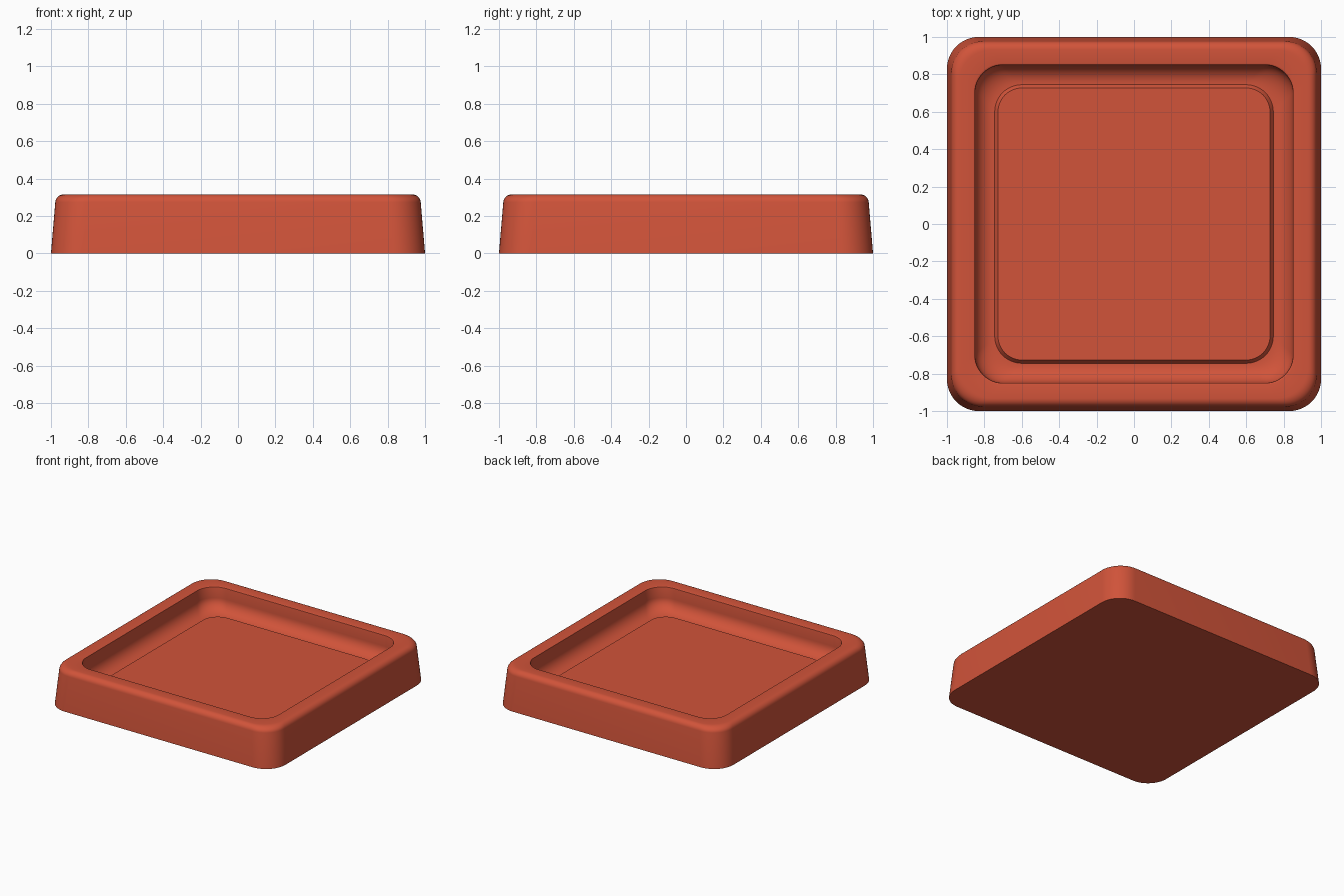
import bpy, bmesh
from math import sin, cos, pi, radians

cube = bpy.data.objects.get("Cube")
if cube:
    bpy.data.objects.remove(cube, do_unlink=True)

red = bpy.data.materials.new("terracotta_red")
red.use_nodes = True
colour = (0.64, 0.088, 0.042, 1)
red.diffuse_color = colour
red.node_tree.nodes["Principled BSDF"].inputs["Base Color"].default_value = colour


def rounded_square(half, radius, z, steps=12):
    """Points around a square with rounded corners."""
    points = []
    for corner in range(4):
        mid = pi / 4 + corner * pi / 2
        cx = (half - radius) * (1 if cos(mid) > 0 else -1)
        cy = (half - radius) * (1 if sin(mid) > 0 else -1)
        for i in range(steps + 1):
            a = corner * pi / 2 + i / steps * pi / 2
            points.append((cx + radius * cos(a), cy + radius * sin(a), z))
    return points


def arc(cx, cz, radius, start, end, steps=8):
    """Points of a fillet in the wall's cross-section."""
    angles = [radians(start + (end - start) * i / steps) for i in range(steps + 1)]
    return [(cx + radius * cos(a), cz + radius * sin(a)) for a in angles]


def loft(name, section, corner_radius):
    """Sweep a (half width, height) section round a rounded square and cap both ends."""
    bm = bmesh.new()
    rings = [[bm.verts.new(p) for p in rounded_square(h, corner_radius(h), z)]
             for h, z in section]
    for low, high in zip(rings, rings[1:]):
        for i in range(len(low)):
            j = (i + 1) % len(low)
            bm.faces.new((low[i], low[j], high[j], high[i]))
    bm.faces.new(rings[0][::-1])
    bm.faces.new(rings[-1])
    mesh = bpy.data.meshes.new(name)
    bm.to_mesh(mesh)
    bm.free()
    mesh.materials.append(red)
    obj = bpy.data.objects.new(name, mesh)
    bpy.context.collection.objects.link(obj)
    bpy.ops.object.select_all(action='DESELECT')
    obj.select_set(True)
    bpy.context.view_layer.objects.active = obj
    bpy.ops.object.shade_smooth_by_angle(angle=radians(30))
    return obj


TOP, CHANNEL, FLOOR = 0.315, 0.125, 0.15

# Tray: tapered outer wall, rounded rim, inner wall and coved channel
section = [(1.0, 0)]
section += arc(0.932, TOP - 0.045, 0.045, 5, 90)
section += arc(0.858, TOP - 0.008, 0.008, 90, 180, 3)
section += arc(0.75, CHANNEL + 0.1, 0.1, 0, -90, 10)
loft("tray", section, lambda h: 0.17 if h > 0.9 else 0.15)

# Raised floor panel with a steep bevelled edge
loft("floor_panel", [(0.745, CHANNEL - 0.01), (0.745, CHANNEL), (0.727, FLOOR)],
     lambda h: h - 0.6)
